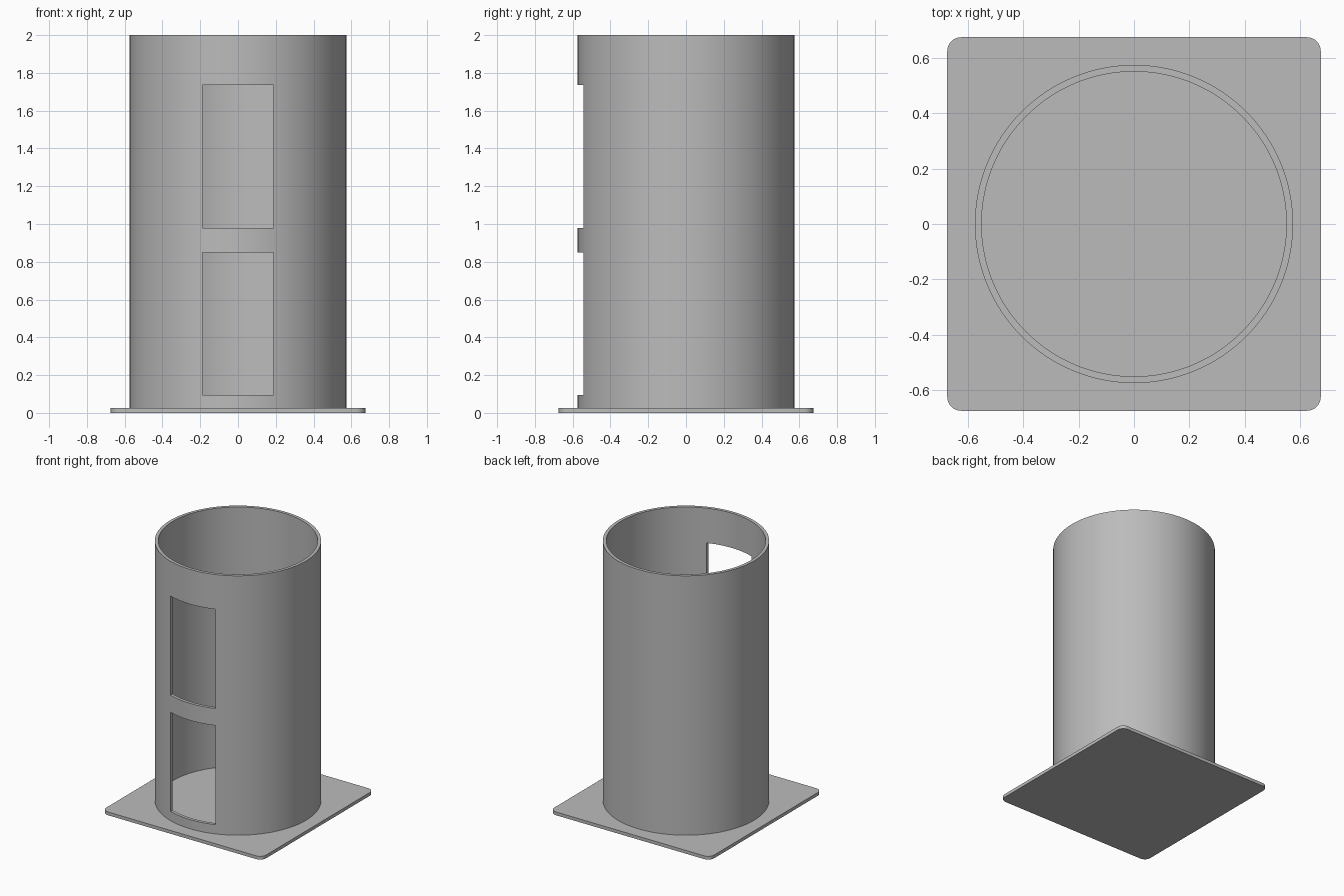
import bpy, bmesh, math
from mathutils import Matrix

if "Cube" in bpy.data.objects:
    bpy.data.objects.remove(bpy.data.objects["Cube"], do_unlink=True)

# One plain grey for everything
grey = bpy.data.materials.new("plain_grey")
grey.use_nodes = True
colour = (0.5, 0.5, 0.5, 1)
grey.diffuse_color = colour
grey.node_tree.nodes["Principled BSDF"].inputs["Base Color"].default_value = colour

PLATE, PLATE_TOP, CORNER = 0.674, 0.025, 0.05
OUTER, INNER, TOP = 0.574, 0.55, 2.0
SIDES = 128


def make_object(name, bm):
    bmesh.ops.recalc_face_normals(bm, faces=bm.faces)
    mesh = bpy.data.meshes.new(name)
    bm.to_mesh(mesh)
    bm.free()
    mesh.materials.append(grey)
    obj = bpy.data.objects.new(name, mesh)
    bpy.context.collection.objects.link(obj)
    return obj


def box(name, size, centre):
    bm = bmesh.new()
    bmesh.ops.create_cube(bm, size=1, matrix=Matrix.Translation(centre) @ Matrix.Diagonal((*size, 1)))
    return make_object(name, bm)


def smooth(obj):
    bpy.ops.object.select_all(action="DESELECT")
    obj.select_set(True)
    bpy.context.view_layer.objects.active = obj
    bpy.ops.object.shade_smooth_by_angle(angle=math.radians(30))


# Base plate with rounded corners
bm = bmesh.new()
bmesh.ops.create_cube(bm, size=1, matrix=Matrix.Translation((0, 0, PLATE_TOP / 2))
                      @ Matrix.Diagonal((2 * PLATE, 2 * PLATE, PLATE_TOP, 1)))
uprights = [e for e in bm.edges if abs(e.verts[0].co.z - e.verts[1].co.z) > 0.01]
bmesh.ops.bevel(bm, geom=uprights, offset=CORNER, segments=8, profile=0.5, affect="EDGES")
smooth(make_object("base_plate", bm))

# Tube wall: a rectangular section swept round the axis
bm = bmesh.new()
section = [(INNER, PLATE_TOP), (OUTER, PLATE_TOP), (OUTER, TOP), (INNER, TOP)]
rings = [[bm.verts.new((r * math.cos(a), r * math.sin(a), z)) for r, z in section]
         for a in (2 * math.pi * i / SIDES for i in range(SIDES))]
for i, ring in enumerate(rings):
    after = rings[(i + 1) % SIDES]
    for j in range(4):
        k = (j + 1) % 4
        bm.faces.new((ring[j], after[j], after[k], ring[k]))
tube = make_object("tube_wall", bm)

# Two window openings cut through the front wall
for name, low, high in (("lower_window_cutter", 0.095, 0.85), ("upper_window_cutter", 0.98, 1.735)):
    cutter = box(name, (0.376, 0.4, high - low), (0, -0.6, (low + high) / 2))
    cutter.hide_render = True
    cut = tube.modifiers.new(name, "BOOLEAN")
    cut.operation = "DIFFERENCE"
    cut.solver = "EXACT"
    cut.object = cutter
    bpy.context.view_layer.objects.active = tube
    bpy.ops.object.modifier_apply(modifier=cut.name)
    bpy.data.objects.remove(cutter, do_unlink=True)
smooth(tube)
